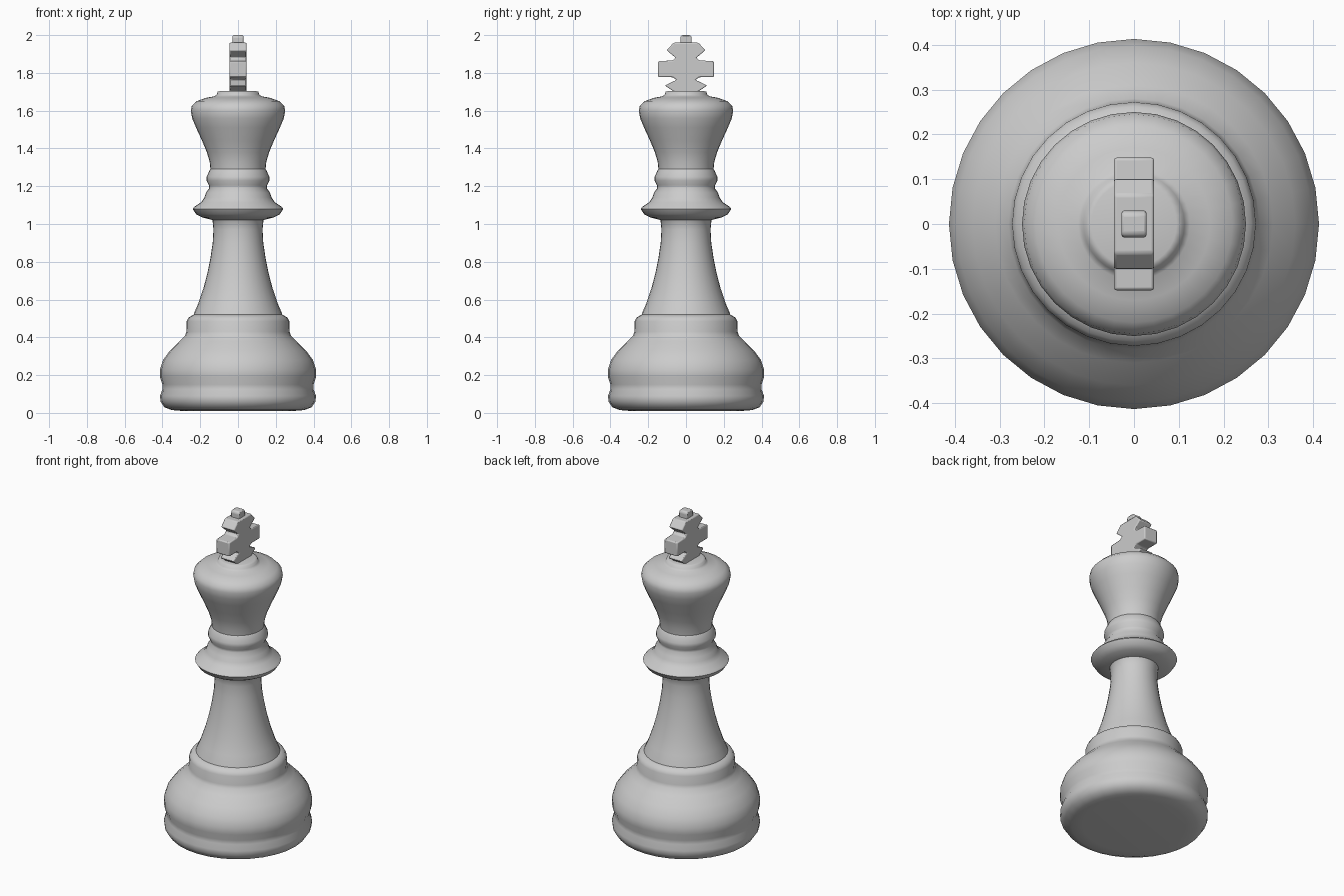
import bpy, bmesh, math

cube = bpy.data.objects.get("Cube")
if cube:
    bpy.data.objects.remove(cube, do_unlink=True)

COLOUR = (0.6, 0.6, 0.6, 1)
mat = bpy.data.materials.new("light grey")
mat.use_nodes = True
mat.diffuse_color = COLOUR
mat.node_tree.nodes["Principled BSDF"].inputs["Base Color"].default_value = COLOUR


def finish(name, bm, angle):
    bmesh.ops.recalc_face_normals(bm, faces=bm.faces)
    mesh = bpy.data.meshes.new(name)
    bm.to_mesh(mesh)
    bm.free()
    mesh.materials.append(mat)
    obj = bpy.data.objects.new(name, mesh)
    bpy.context.collection.objects.link(obj)
    bpy.ops.object.select_all(action='DESELECT')
    obj.select_set(True)
    bpy.context.view_layer.objects.active = obj
    bpy.ops.object.shade_smooth_by_angle(angle=math.radians(angle))
    return obj


def lathe(name, profile, sides=32):
    """Turn a (radius, height) profile about z and cap both ends."""
    bm = bmesh.new()
    rings = []
    for r, z in profile:
        rings.append([bm.verts.new((r * math.cos(a), r * math.sin(a), z))
                      for a in (math.tau * i / sides for i in range(sides))])
    for low, high in zip(rings, rings[1:]):
        for i in range(sides):
            j = (i + 1) % sides
            bm.faces.new((low[i], low[j], high[j], high[i]))
    bm.faces.new(rings[0])
    bm.faces.new(rings[-1])
    return finish(name, bm, 65)


def plate(name, half_outline, half_depth, bevel):
    """Mirror a (y, z) half outline and extrude it along x."""
    outline = half_outline + [(-y, z) for y, z in reversed(half_outline)]
    bm = bmesh.new()
    face = bm.faces.new([bm.verts.new((-half_depth, y, z)) for y, z in outline])
    grown = bmesh.ops.extrude_face_region(bm, geom=[face])["geom"]
    bmesh.ops.translate(bm, vec=(2 * half_depth, 0, 0),
                        verts=[v for v in grown if isinstance(v, bmesh.types.BMVert)])
    obj = finish(name, bm, 30)
    mod = obj.modifiers.new("soft edges", 'BEVEL')
    mod.width = bevel
    mod.segments = 2
    return obj


# Wide foot with a waist and a stepped shoulder
lathe("base", [(0.29, 0.01), (0.35, 0.015), (0.39, 0.03), (0.41, 0.06), (0.413, 0.09),
               (0.40, 0.125), (0.40, 0.15), (0.413, 0.19), (0.413, 0.23), (0.397, 0.28),
               (0.36, 0.33), (0.31, 0.38), (0.28, 0.41), (0.273, 0.43), (0.272, 0.485),
               (0.262, 0.505), (0.235, 0.52)])

# Tapering shaft
lathe("stem", [(0.24, 0.50), (0.232, 0.53), (0.21, 0.58), (0.183, 0.66), (0.162, 0.74),
               (0.146, 0.82), (0.134, 0.90), (0.13, 0.97), (0.135, 1.02), (0.15, 1.04)])

# Flared collar and the bead above it
lathe("collar", [(0.13, 1.02), (0.19, 1.035), (0.222, 1.052), (0.24, 1.08), (0.23, 1.092),
                 (0.195, 1.115), (0.178, 1.14), (0.17, 1.165), (0.152, 1.19), (0.154, 1.205),
                 (0.167, 1.23), (0.166, 1.25), (0.15, 1.285), (0.14, 1.30)])

# Bell-shaped head with a low neck on top
lathe("head", [(0.145, 1.28), (0.15, 1.33), (0.165, 1.38), (0.19, 1.44), (0.222, 1.51),
               (0.243, 1.56), (0.25, 1.60), (0.245, 1.625), (0.22, 1.65), (0.17, 1.668),
               (0.125, 1.676), (0.113, 1.685), (0.108, 1.70), (0.095, 1.704)])

# Cross with flared ends, and its small finial
plate("cross", [(0.07, 1.69), (0.07, 1.705), (0.112, 1.733), (0.05, 1.763), (0.07, 1.777),
                (0.148, 1.777), (0.148, 1.862), (0.07, 1.866), (0.055, 1.88),
                (0.103, 1.92), (0.065, 1.96)], 0.045, 0.006)
plate("finial", [(0.03, 1.95), (0.03, 1.99), (0.022, 2.0)], 0.028, 0.006)
